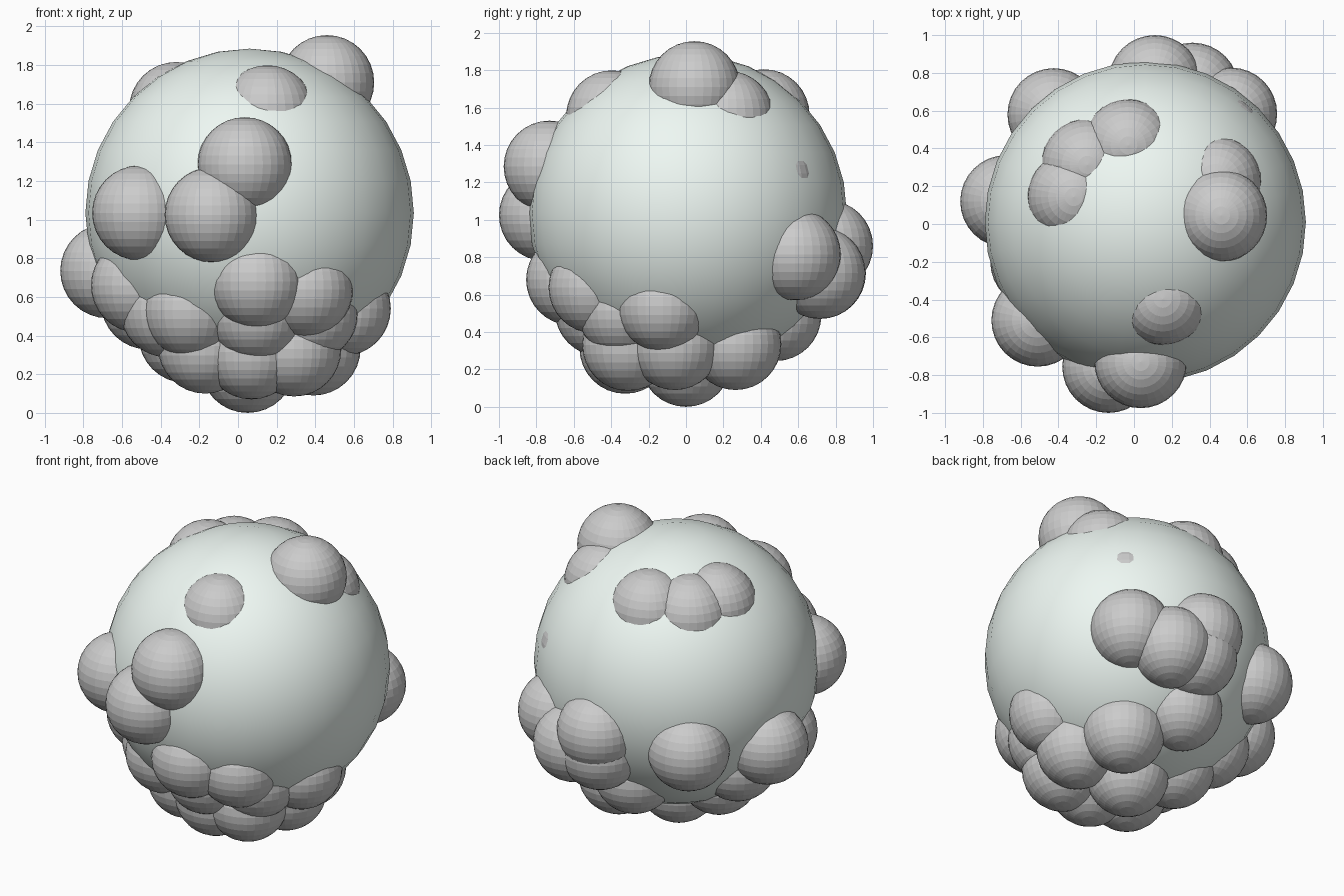
import bpy
from mathutils import Vector

CENTRE = Vector((0.06, 0.01, 1.035))
BALL_R = 0.245


def uv_ball(name, loc, radius):
    bpy.ops.mesh.primitive_uv_sphere_add(segments=32, ring_count=16, radius=radius, location=loc)
    ob = bpy.context.object
    ob.name = name
    return ob


# Pale smooth main globe
globe = uv_ball("globe", CENTRE, 0.85)
bpy.ops.object.shade_smooth()
pale = bpy.data.materials.new("pale_green")
pale.diffuse_color = (0.86, 0.94, 0.90, 1)
globe.data.materials.append(pale)

# Faceted balls half buried in the globe, grouped by region
groups = {
    "front_ball": [(0.035, -0.73, 1.285), (-0.135, -0.755, 1.025), (-0.51, -0.51, 1.035)],
    "top_ball": [(0.46, 0.045, 1.71), (0.152, -0.396, 1.554), (-0.319, 0.143, 1.571),
                 (-0.247, 0.313, 1.547), (-0.03, 0.416, 1.56), (0.429, 0.224, 1.551)],
    "back_ball": [(0.11, 0.755, 0.86), (0.31, 0.715, 0.715), (0.513, 0.583, 0.815),
                  (0.12, 0.717, 0.715), (-0.425, 0.58, 0.80), (0.445, 0.446, 1.20),
                  (0.036, 0.479, 0.49)],
    "left_ball": [(-0.675, 0.12, 0.735), (-0.516, -0.20, 0.66), (-0.366, -0.253, 0.533),
                  (-0.245, -0.39, 0.533), (-0.465, 0.13, 0.573), (-0.27, 0.045, 0.40)],
    "lower_front_ball": [(0.096, -0.61, 0.68), (0.35, -0.49, 0.638), (0.375, -0.337, 0.515),
                         (0.095, -0.457, 0.515)],
    "right_ball": [(0.546, -0.124, 0.54)],
    "bottom_ball": [(0.05, 0.0, 0.245), (0.07, -0.325, 0.315), (0.29, -0.31, 0.33),
                    (0.39, -0.06, 0.335), (-0.17, -0.27, 0.345), (0.30, 0.265, 0.335)],
}
for name, places in groups.items():
    for i, p in enumerate(places, 1):
        uv_ball(f"{name}_{i}", p, BALL_R)
